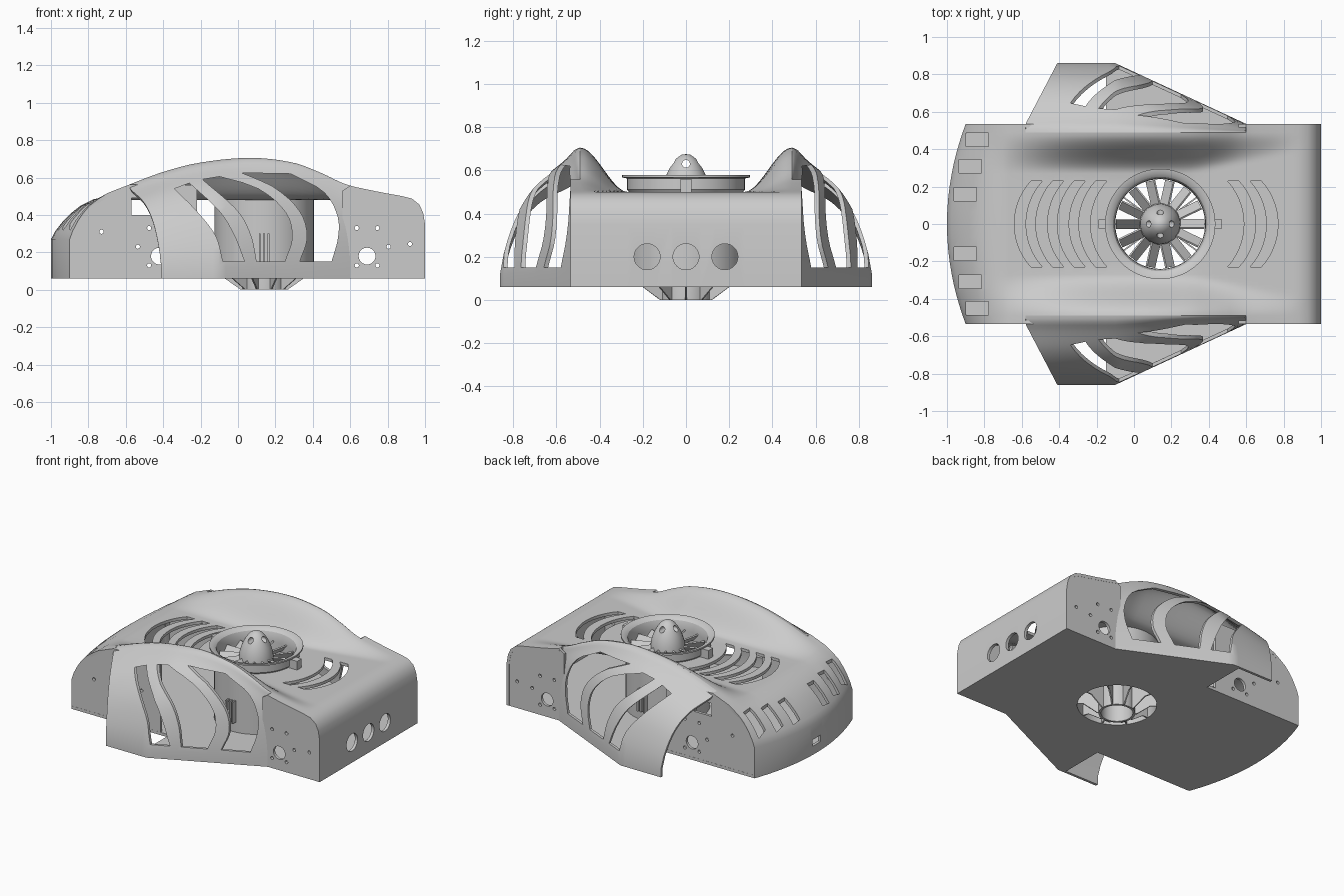
import bpy, bmesh
from math import sin, cos, pi, radians, asin

if "Cube" in bpy.data.objects:
    bpy.data.objects.remove(bpy.data.objects["Cube"])

FX = 0.14           # fan axis x
W, RIDGE = 0.535, 0.49


def lin(a, b, n):
    return [a + (b - a) * i / n for i in range(n + 1)]


def curve(pts, x):
    """Smooth interpolation through points sorted by x."""
    x = min(max(x, pts[0][0]), pts[-1][0])
    i = max(k for k in range(len(pts) - 1) if pts[k][0] <= x)

    def slope(k):
        a, b = pts[max(k - 1, 0)], pts[min(k + 1, len(pts) - 1)]
        return (b[1] - a[1]) / (b[0] - a[0])
    (x0, y0), (x1, y1) = pts[i], pts[i + 1]
    d = x1 - x0
    t = (x - x0) / d
    return ((2*t**3 - 3*t*t + 1) * y0 + (t**3 - 2*t*t + t) * d * slope(i)
            + (3*t*t - 2*t**3) * y1 + (t**3 - t*t) * d * slope(i + 1))


def make(name, verts, faces, fix=True):
    me = bpy.data.meshes.new(name)
    me.from_pydata(verts, [], faces)
    if fix:
        bm = bmesh.new()
        bm.from_mesh(me)
        bmesh.ops.recalc_face_normals(bm, faces=bm.faces)
        bm.to_mesh(me)
        bm.free()
    ob = bpy.data.objects.new(name, me)
    bpy.context.collection.objects.link(ob)
    return ob


def prism(name, pts, axis, a, b):
    place = {'x': lambda p, h: (h, p[0], p[1]), 'y': lambda p, h: (p[0], h, p[1]),
             'z': lambda p, h: (p[0], p[1], h)}[axis]
    n = len(pts)
    v = [place(p, h) for h in (a, b) for p in pts]
    f = [list(range(n))[::-1], list(range(n, 2 * n))]
    f += [(i, (i + 1) % n, n + (i + 1) % n, n + i) for i in range(n)]
    return make(name, v, f)


def box(name, x0, x1, y0, y1, z0, z1):
    return prism(name, [(x0, y0), (x1, y0), (x1, y1), (x0, y1)], 'z', z0, z1)


def rod(name, c, r, axis, a, b, n=32):
    return prism(name, [(c[0] + r * cos(2*pi*i/n), c[1] + r * sin(2*pi*i/n)) for i in range(n)], axis, a, b)


def lathe(name, prof, n=64):
    """Closed (r, z) loop turned about the fan axis."""
    m = len(prof)
    v = [(FX + r * cos(2*pi*i/n), r * sin(2*pi*i/n), z) for i in range(n) for r, z in prof]
    f = [(i*m + j, ((i+1) % n)*m + j, ((i+1) % n)*m + (j+1) % m, i*m + (j+1) % m)
         for i in range(n) for j in range(m)]
    ob = make(name, v, f, False)
    bm = bmesh.new()
    bm.from_mesh(ob.data)
    bmesh.ops.remove_doubles(bm, verts=bm.verts, dist=1e-5)
    bmesh.ops.recalc_face_normals(bm, faces=bm.faces)
    bm.to_mesh(ob.data)
    bm.free()
    return ob


def finish(ob, cutters=(), thick=0, mirror=False):
    """Apply thickness, cut-outs and mirroring, then smooth."""
    if thick:
        m = ob.modifiers.new("thickness", 'SOLIDIFY')
        m.thickness, m.offset = thick, -1
    for c in cutters:
        c.hide_render = True
        m = ob.modifiers.new("cut", 'BOOLEAN')
        m.object, m.operation, m.solver = c, 'DIFFERENCE', 'EXACT'
    if mirror:
        m = ob.modifiers.new("mirror", 'MIRROR')
        m.use_axis = (False, True, False)
    deps = bpy.context.evaluated_depsgraph_get()
    me = bpy.data.meshes.new_from_object(ob.evaluated_get(deps))
    ob.modifiers.clear()
    ob.data = me
    for c in cutters:
        bpy.data.objects.remove(c)
    bpy.ops.object.select_all(action='DESELECT')
    ob.select_set(True)
    bpy.context.view_layer.objects.active = ob
    bpy.ops.object.shade_smooth_by_angle(angle=radians(32))
    return ob


# Body surface definitions
CREST = [(-.74, 0), (-.6, .055), (-.4, .13), (-.2, .18), (.07, .205), (.3, .178),
         (.45, .122), (.57, .066), (.72, .03), (.88, 0)]
NOSE = [(0, .06), (0, .27), (.08, .315), (.23, .372), (.38, .415), (.53, .45), (.75, .483)]
TAIL = [(.93, .487), (.97, .455), (.99, .41), (1, .35), (1, .06)]
ARCH = [(0, 1), (.08, .985), (.19, .925), (.54, .75), (.78, .54), (.94, .28), (1, .1)]


def nose_x(y):
    return -1 + .1 * (y / W) ** 2


def rise(x):
    return max(0, curve(CREST, x))


def hump(x, y):
    y0 = .27 + .1 * min(max((x - .3) / .5, 0), 1)
    t = min(max((abs(y) - y0) / (RIDGE - y0), 0), 1)
    return rise(x) * t * t * (3 - 2 * t)


mid = lin(-.7, -.58, 4) + lin(-.58, .6, 28)[1:] + lin(.6, .88, 8)[1:]


def section(y):
    """Lengthwise outline of the shell at a given y."""
    n = nose_x(y)
    return ([(n + q * (-.7 - n), z) for q, z in NOSE]
            + [(x, .5 + hump(x, y)) for x in mid] + TAIL)


# Top shell with nose, raised ridges and tail
half = lin(0, .27, 4) + lin(.27, RIDGE, 12)[1:] + [W]
ys = [-y for y in half[:0:-1]] + half
cols = [section(y) for y in ys]
nr, nc = len(cols[0]), len(ys)
verts = [(cols[j][i][0], ys[j], cols[j][i][1]) for i in range(nr) for j in range(nc)]
faces = []
for i in range(nr - 1):
    for j in range(nc - 1):
        x = (cols[j][i][0] + cols[j][i+1][0]) / 2
        if j in (0, nc - 2) and -.58 < x < .6:
            continue
        faces.append((i*nc + j, (i+1)*nc + j, (i+1)*nc + j + 1, i*nc + j + 1))
shell = make("top_shell", verts, faces, False)
cuts = [rod("cut_fan", (FX, 0), .26, 'z', .4, .7, 64)]
R, A = .34, asin(.23 / .34)
for x0, s in [(-.64, 1), (-.525, 1), (-.41, 1), (-.295, 1), (.77, -1), (.65, -1)]:
    arc = [(R - R * cos(a), R * sin(a)) for a in lin(-A, A, 14)]
    pts = [(x0 + s * u, v) for u, v in arc] + [(x0 + s * (u + .06), v) for u, v in arc[::-1]]
    cuts.append(prism("cut_vent", pts, 'z', .4, .7))
for y in (.16, .31, .45):
    for s in (-1, 1):
        x = nose_x(y) + .03
        cuts.append(box("cut_louver", x, x + .12, s*y - .036, s*y + .036, .2, .6))
cuts.append(box("cut_port", -1.1, -.9, -.045, .045, .12, .165))
cuts += [rod("cut_tail", (y, .2), .06, 'x', .9, 1.1) for y in (-.18, 0, .18)]
finish(shell, cuts, .02)

# Side pods: arched tunnels with swept windows
rows = [(0, i / 9) for i in range(9)] + [(1, i / 20) for i in range(21)]
ts = lin(0, 1, 22)
verts = []
for part, k in rows:
    for t in ts:
        y0 = RIDGE + .37 * t
        xm = -.58 + max(0, y0 - W) * .523
        x = xm + (-.1 - xm) * k if part == 0 else -.1 + .7 * k
        yo = .86 - max(0, x + .1) / .7 * (.86 - W)
        # denser sampling towards the base keeps the arch round
        verts.append((x, RIDGE + (yo - RIDGE) * t,
                      .06 + (.44 + rise(x)) * curve(ARCH, t)))
    x = verts[-1][0]
    verts.append((x, verts[-1][1], .06))
m = len(ts) + 1
faces = [(i*m + j, (i+1)*m + j, (i+1)*m + j + 1, i*m + j + 1)
         for i in range(len(rows) - 1) for j in range(m - 1)]
pod = make("side_pods", verts, faces, False)
WINDOWS = [([(.15, -.08), (.29, -.12), (.42, -.22), (.54, -.34)],
            [(.15, .035), (.29, -.02), (.42, -.1), (.57, -.26)]),
           ([(.15, .1), (.29, .07), (.42, 0), (.59, -.19)],
            [(.15, .25), (.28, .29), (.42, .25), (.55, .09), (.605, -.1)]),
           ([(.15, .33), (.28, .37), (.42, .33), (.55, .19), (.625, .02)],
            [(.15, .5), (.28, .535), (.4, .53), (.53, .45), (.62, .28)])]
cuts = []
for left, right in WINDOWS:
    edge = [[(curve(e, z), z) for z in lin(e[0][0], e[-1][0], 14)] for e in (left, right)]
    cuts.append(prism("cut_window", edge[0] + edge[1][::-1], 'y', .5, 1))
finish(pod, cuts, .018, True)

# Side walls: nose with wheel mount, tail with wheel mount
side = section(W)
front = [p for p in side if p[0] <= -.58] + [(-.4, .56), (-.22, .56), (-.22, .06)]
rear = [(.56, .06), (.56, .53)] + [p for p in side if p[0] >= .6]
for name, pts, cx, s in (("front_side_wall", front, -.42, -1), ("rear_side_wall", rear, .69, 1)):
    holes = [(cx, .18, .045)] + [(cx + a, z, .011) for a in (-.055, .055) for z in (.13, .33)]
    holes += [(cx + s * .115, .23, .011), (cx + .23, .245, .011) if s > 0 else (-.73, .31, .011)]
    cuts = [rod("cut_hole", (x, z), r, 'y', .4, .7, 24) for x, z, r in holes]
    if s < 0:
        cuts.append(box("cut_notch", -.57, -.44, .4, .7, .4, .49))
    finish(prism(name, pts, 'y', W - .02, W - .001), cuts, 0, True)

# Floor plate with wheel notches and fan outlet
edge = [(-.15, W), (-.15, .85), (-.1, .855), (.6, W - .005), (.995, W - .005)]
pts = [(nose_x(y) + .004, y) for y in lin(-W, W, 20)] + edge + [(x, -y) for x, y in edge[::-1]]
finish(prism("floor_plate", pts, 'z', .06, .08), [rod("cut_outlet", (FX, 0), .25, 'z', 0, .2, 64)])

# Fan duct with flared lip
finish(lathe("fan_duct", [(.25, .06), (.265, .06), (.265, .5), (.272, .51), (.272, .562), (.295, .567),
                          (.295, .578), (.27, .574), (.252, .56), (.243, .535), (.24, .5), (.24, .3)]))

# Spinner with cross holes
finish(lathe("spinner", [(0, .675), (.02, .672), (.045, .655), (.07, .62), (.09, .58), (.105, .53),
                         (.11, .48), (.11, .43), (0, .43)], 48),
       [rod("cut_x", (0, .63), .018, 'x', FX - .2, FX + .2), rod("cut_y", (FX, .63), .018, 'y', -.2, .2)])

# Motor cup, open underneath
finish(lathe("motor_cup", [(.115, 0), (.115, .3), (.08, .42), (0, .42), (0, .25), (.1, .25), (.1, 0)], 48))

# Fan blades and outlet vanes
for i in range(14):
    b = prism("fan_blade", [(-.026, .505), (-.018, .51), (.026, .46), (.018, .455)], 'x', .09, .236)
    b.location.x, b.rotation_euler.z = FX, 2 * pi * i / 14
for i in range(10):
    b = prism("outlet_vane", [(.11, 0), (.125, 0), (.21, .06), (.252, .06), (.252, .2), (.11, .2)],
              'y', -.004, .004)
    b.location.x, b.rotation_euler.z = FX, 2 * pi * i / 10

# Duct tabs and cable clips
for s in (-1, 1):
    a, b = sorted((FX + s * .262, FX + s * .33))
    box("duct_tab", a, b, -.025, .025, .495, .56)
    for x in (-.024, 0, .024):
        a, b = sorted((s * .255, s * .3))
        box("duct_clip", FX + x - .005, FX + x + .005, a, b, .15, .3)
